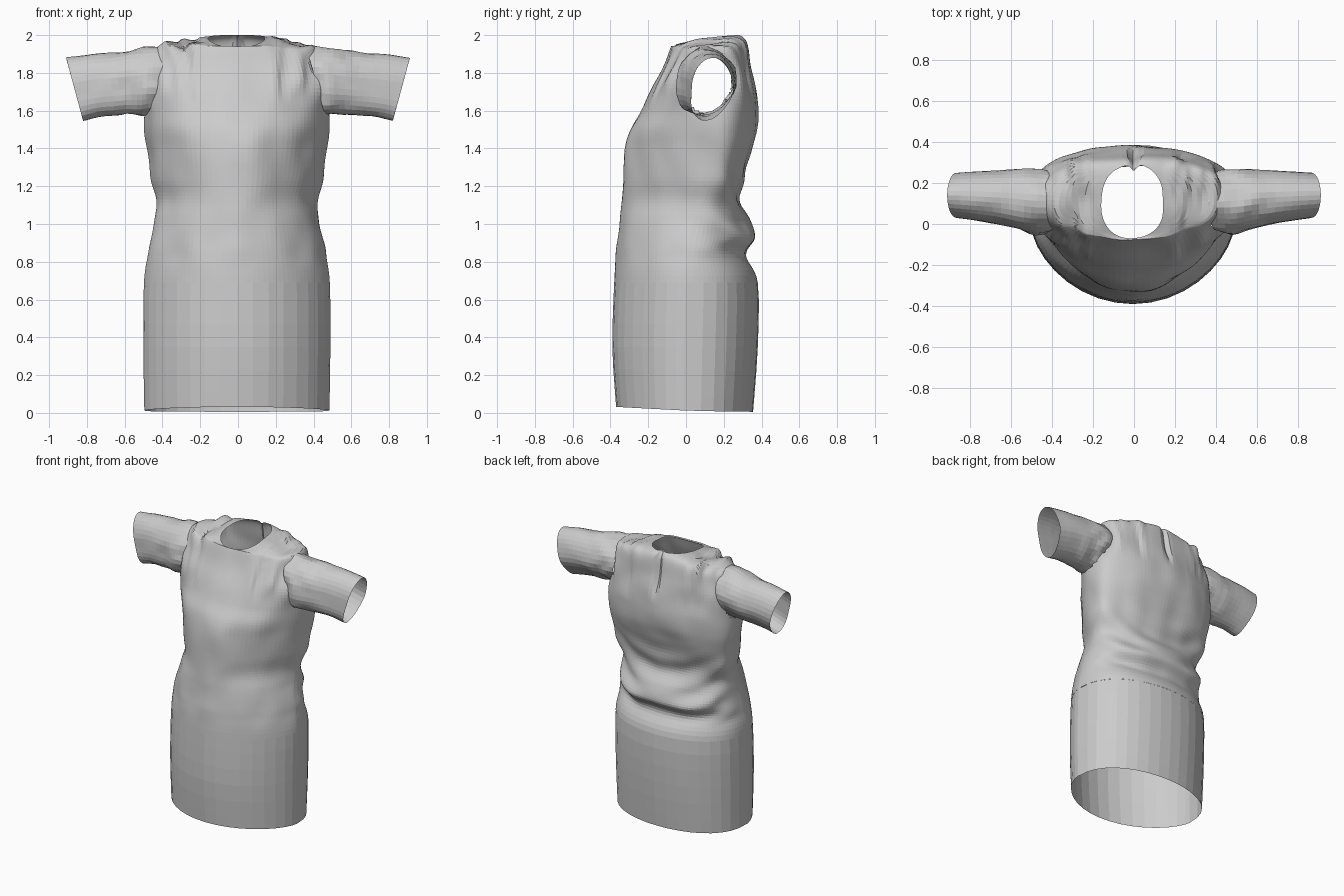
import bpy
import bmesh
from math import sin, cos, pi, exp
from mathutils import Vector, noise

old = bpy.data.objects.get("Cube")
if old:
    bpy.data.objects.remove(old)

cloth = bpy.data.materials.new("grey cloth")
cloth.use_nodes = True
grey = (0.6, 0.6, 0.6, 1)
cloth.diffuse_color = grey
cloth.node_tree.nodes["Principled BSDF"].inputs["Base Color"].default_value = grey

# Body rings from hem to neck: back height, half width, front y, back y, widest y, front rise
BODY = [
    (.006, .49, -.37, .355, -.01, .026),
    (.35, .495, -.39, .38, -.01, 0),
    (.69, .492, -.38, .38, 0, 0),
    (.84, .47, -.37, .312, .01, 0),
    (.93, .452, -.36, .37, .02, 0),
    (1.03, .43, -.35, .33, .05, 0),
    (1.13, .422, -.338, .292, .1, 0),
    (1.25, .455, -.33, .305, .14, 0),
    (1.4, .477, -.322, .35, .16, 0),
    (1.5, .485, -.297, .378, .15, 0),
    (1.6, .487, -.235, .385, .14, 0),
    (1.72, .482, -.175, .37, .12, 0),
    (1.84, .465, -.115, .345, .12, 0),
    (1.93, .425, -.078, .33, .12, 0),
    (1.975, .3, -.073, .315, .11, -.035),
    (2, .15, -.066, .29, .1, -.066),
]
# Sleeve rings from shoulder to cuff: x, centre y, centre z, y radius, z radius, slant
SLEEVE = [
    (.41, .11, 1.76, .145, .178, -.05),
    (.48, .112, 1.758, .158, .178, -.01),
    (.6, .125, 1.745, .14, .167, .01),
    (.74, .135, 1.735, .122, .165, .03),
    (.865, .14, 1.713, .11, .167, .045),
]


def blend(table, u):
    """Smooth curve through the rows of a table."""
    i = min(int(u), len(table) - 2)
    t = u - i
    a, b, c, d = (table[max(0, min(len(table) - 1, i + k))] for k in (-1, 0, 1, 2))
    return [q + t * ((r - p) / 2 + t * (p - 2.5 * q + 2 * r - s / 2
            + t * (1.5 * (q - r) + (s - p) / 2)))
            for p, q, r, s in zip(a, b, c, d)]


def ramp(v, low, high):
    t = max(0, min(1, (v - low) / (high - low)))
    return t * t * (3 - 2 * t)


def loft(name, point, start, end, rows, sides, cut=None):
    """Open tube of rings; faces for which cut() is true are left out."""
    bm = bmesh.new()
    rings = [[bm.verts.new(point(start + (end - start) * r / rows, 2 * pi * s / sides))
              for s in range(sides)] for r in range(rows + 1)]
    for low, high in zip(rings, rings[1:]):
        for s in range(sides):
            n = (s + 1) % sides
            quad = (low[s], low[n], high[n], high[s])
            middle = sum((v.co for v in quad), Vector()) / 4
            if not (cut and cut(middle)):
                bm.faces.new(quad)
    bmesh.ops.delete(bm, geom=[v for v in bm.verts if not v.link_faces], context='VERTS')
    mesh = bpy.data.meshes.new(name)
    bm.to_mesh(mesh)
    bm.free()
    mesh.materials.append(cloth)
    obj = bpy.data.objects.new(name, mesh)
    bpy.context.collection.objects.link(obj)
    return obj


def body_point(u, a):
    z, w, front, back, mid, rise = blend(BODY, u)
    s = sin(a)
    if s > 0:
        y = mid + (back - mid) * s ** .8
    else:
        # Pointed front below the bust, squarer across the shoulders
        y = mid - (mid - front) * (-s) ** (1.25 - .5 * ramp(z, 1.4, 1.75))
    return Vector((w * cos(a) - .006, y, z + rise * (1 - s) ** 2 / 4))


def bodice_point(u, a):
    p = body_point(u, a)
    x, y, z = p
    out = Vector((cos(a), sin(a), 0))
    # Soft unevenness everywhere above the skirt seam
    push = .012 * ramp(z, .7, .9) * noise.noise(Vector((x * 6, y * 6, z * 5)))
    # Swags hanging across the lower back and sides
    band = ramp(z, .76, .9) * (1 - ramp(z, 1.15, 1.4))
    push += .009 * band * ramp(sin(a), -.1, .5) * sin(32 * (z - 1.1 * x * x))
    # Gathers around the shoulders
    gather = ramp(abs(x), .14, .25) * ramp(z, 1.6, 1.8)
    crease = noise.noise(Vector((x * 15, y * 5, z * 4)))
    push += .03 * gather * crease
    p.z += .04 * gather * ramp(z, 1.85, 1.95) * crease
    # Pleat below the back of the neck
    if sin(a) > 0:
        push -= .03 * ramp(z, 1.65, 1.8) * exp(-(x / .02) ** 2)
    p += out * push
    p.z = min(p.z, 2)
    return p


def in_armhole(c):
    return abs(c.x) > .38 and ((c.y - .11) / .135) ** 2 + ((c.z - 1.755) / .17) ** 2 < 1


def sleeve_point(side):
    def point(u, a):
        x, y, z, ry, rz, slant = blend(SLEEVE, u)
        s = sin(a)
        # Creases fade out from the shoulder to the cuff
        bump = .02 + .08 * (1 - ramp(x, .45, .75))
        r = 1 + bump * noise.noise(Vector((x * 11, cos(a) * 2 + side, s * 2)))
        lean = -.035 * ramp(-s, 0, 1)
        return Vector((side * (x + slant * s), y + ry * r * cos(a) + lean, z + rz * r * s))
    return point


# Skirt: plain panels with broad flat facets
loft("skirt", body_point, 0, 2, 6, 36)
# Bodice: finer creased cloth with open armholes
loft("bodice", bodice_point, 2, len(BODY) - 1, 78, 108, in_armhole)
# Sleeves
for label, side in (("left", 1), ("right", -1)):
    sleeve = loft(label + "_sleeve", sleeve_point(side), 0, len(SLEEVE) - 1, 16, 32)
    # Keep the outside of the cloth facing away from the arm
    face = sleeve.data.polygons[len(sleeve.data.polygons) // 2]
    axis = Vector((face.center.x, .12, 1.74))
    if face.normal.dot(face.center - axis) < 0:
        sleeve.data.flip_normals()
